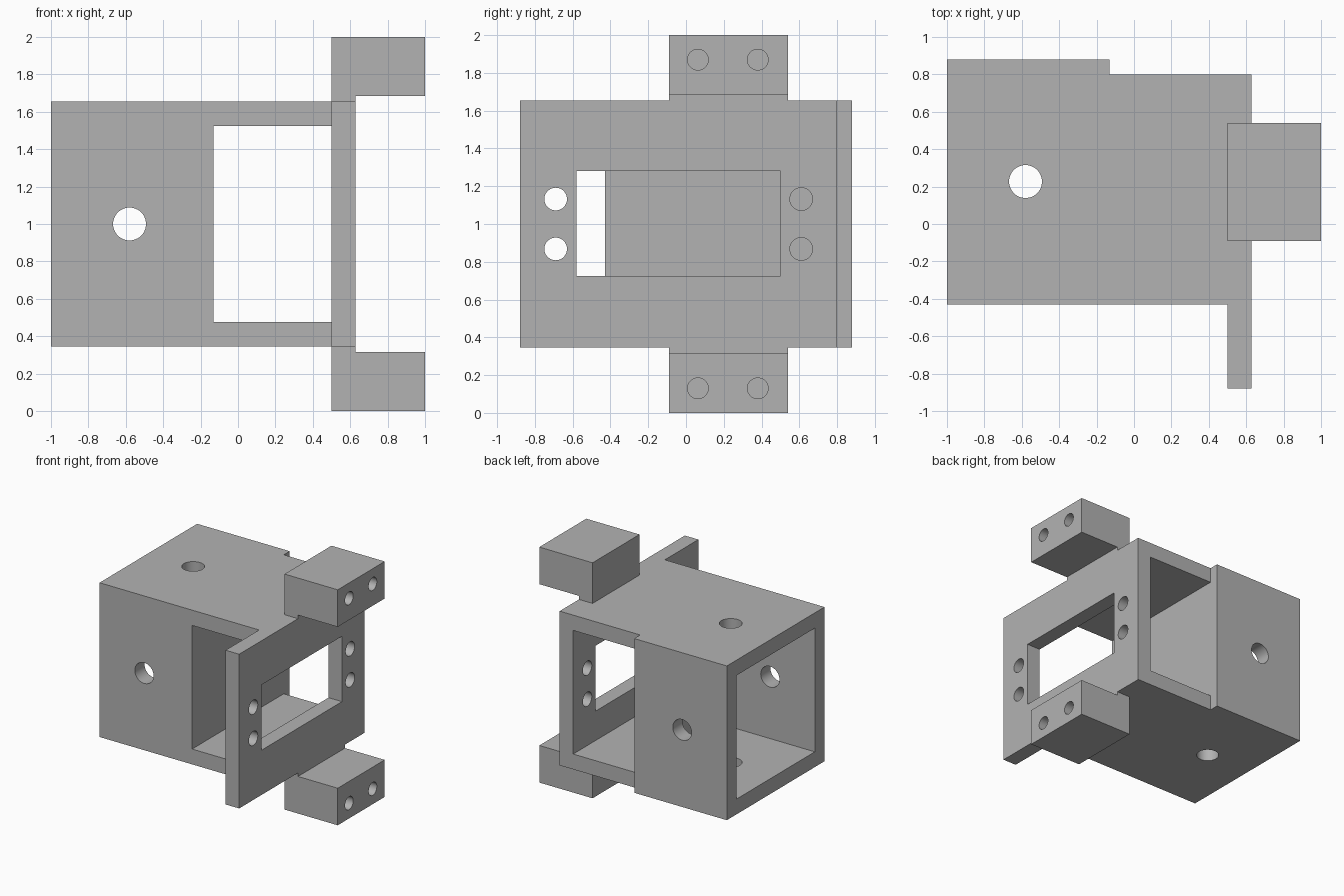
import bpy
import bmesh
from math import pi
from mathutils import Matrix, Vector

cube = bpy.data.objects.get("Cube")
if cube:
    bpy.data.objects.remove(cube, do_unlink=True)

grey = bpy.data.materials.new("plain grey")
grey.use_nodes = True
colour = (0.45, 0.45, 0.45, 1)
grey.diffuse_color = colour
grey.node_tree.nodes["Principled BSDF"].inputs["Base Color"].default_value = colour

MID, WALL = 1.0, 0.13
BOTTOM, TOP = 0.345, 1.655
FRONT, BACK, STEP_BACK = -0.43, 0.88, 0.80
LEFT_END, PARTITION, PLATE, PLATE_FACE = -1.0, -0.13, 0.5, 0.627


def make_object(name, bm):
    bmesh.ops.recalc_face_normals(bm, faces=bm.faces)
    mesh = bpy.data.meshes.new(name)
    bm.to_mesh(mesh)
    bm.free()
    mesh.materials.append(grey)
    obj = bpy.data.objects.new(name, mesh)
    bpy.context.collection.objects.link(obj)
    return obj


def box(name, x, y, z):
    bm = bmesh.new()
    size = Vector((x[1] - x[0], y[1] - y[0], z[1] - z[0]))
    centre = Vector((sum(x), sum(y), sum(z))) / 2
    matrix = Matrix.Translation(centre) @ Matrix.Diagonal(size.to_4d())
    bmesh.ops.create_cube(bm, size=1, matrix=matrix)
    return make_object(name, bm)


def rod(name, centre, axis, radius, length):
    bm = bmesh.new()
    turn = Vector((0, 0, 1)).rotation_difference(Vector(axis)).to_matrix().to_4x4()
    bmesh.ops.create_cone(bm, cap_ends=True, segments=48, radius1=radius, radius2=radius,
                          depth=length, matrix=Matrix.Translation(centre) @ turn)
    return make_object(name, bm)


def combine(target, tool, operation):
    """Apply a boolean to the target and discard the tool."""
    tool.hide_render = True
    mod = target.modifiers.new(operation.lower(), 'BOOLEAN')
    mod.operation, mod.solver, mod.object = operation, 'EXACT', tool
    bpy.context.view_layer.objects.active = target
    bpy.ops.object.modifier_apply(modifier=mod.name)
    bpy.data.objects.remove(tool, do_unlink=True)


def cut(tool):
    combine(bracket, tool, 'DIFFERENCE')


def add(tool):
    combine(bracket, tool, 'UNION')


# Housing block with a shallow step along the back
bracket = box("housing_bracket", (LEFT_END, PLATE_FACE), (FRONT, BACK), (BOTTOM, TOP))
cut(box("back_step", (PARTITION, 1), (STEP_BACK, 1), (0, 2)))

# Mounting plate reaching forward of the housing
add(box("mounting_plate", (PLATE, PLATE_FACE), (-BACK, 0), (BOTTOM, TOP)))

# Pocket open at the end, and a channel running front to back
inner_z = (BOTTOM + WALL, TOP - WALL)
cut(box("end_pocket", (LEFT_END - 0.2, PARTITION - WALL), (FRONT + WALL, BACK - WALL), inner_z))
cut(box("channel", (PARTITION, PLATE), (-1.2, 1.2), inner_z))

# Window in the mounting plate
cut(box("plate_window", (0.4, 0.8), (-0.58, 0.5), (0.725, 1.28)))

# Mounting blocks above and below, each on a thin neck
for side in (-1, 1):
    def span(low, high):
        return sorted((MID + side * low, MID + side * high))
    block = box("mounting_block", (PLATE, 1), (-0.09, 0.54), span(0.685, 1))
    neck = box("neck", (PLATE, PLATE_FACE), (-0.09, 0.54), span(0.6, 0.8))
    combine(block, neck, 'UNION')
    add(block)
    # Blind holes in the block face
    for y in (0.063, 0.38):
        cut(rod("block_hole", (1, y, MID + side * 0.87), (1, 0, 0), 0.055, 0.7))
    # Screw holes through the plate
    for y in (-0.69, 0.61):
        cut(rod("plate_hole", (0.56, y, MID + side * 0.132), (1, 0, 0), 0.06, 0.4))

# Cross holes through the housing walls
cut(rod("upright_hole", (-0.58, 0.227, MID), (0, 0, 1), 0.088, 3))
cut(rod("level_hole", (-0.58, 0.227, MID), (0, 1, 0), 0.088, 3))

# Smooth hole walls, crisp edges elsewhere
bpy.ops.object.select_all(action='DESELECT')
bracket.select_set(True)
bpy.context.view_layer.objects.active = bracket
bpy.ops.object.shade_smooth_by_angle(angle=pi / 6)
